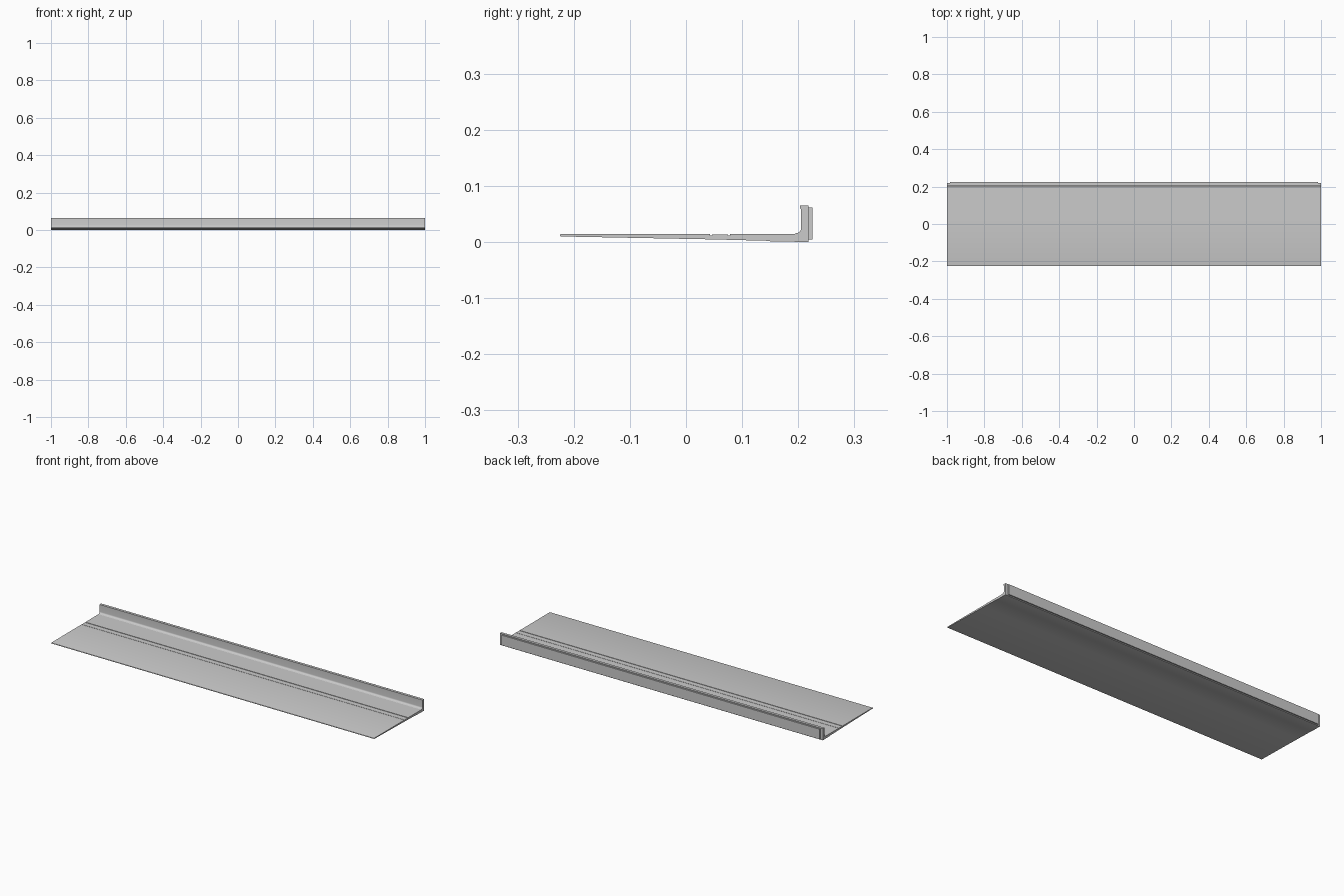
import bpy, bmesh, math

if "Cube" in bpy.data.objects:
    bpy.data.objects.remove(bpy.data.objects["Cube"])


def extrude_profile(name, points, half_length):
    """Extrude a closed (y, z) outline along x, centred on x = 0."""
    bm = bmesh.new()
    face = bm.faces.new([bm.verts.new((-half_length, y, z)) for y, z in points])
    result = bmesh.ops.extrude_face_region(bm, geom=[face])
    moved = [v for v in result["geom"] if isinstance(v, bmesh.types.BMVert)]
    bmesh.ops.translate(bm, verts=moved, vec=(2 * half_length, 0, 0))
    bmesh.ops.recalc_face_normals(bm, faces=bm.faces)
    mesh = bpy.data.meshes.new(name)
    bm.to_mesh(mesh)
    bm.free()
    obj = bpy.data.objects.new(name, mesh)
    bpy.context.collection.objects.link(obj)
    bpy.ops.object.select_all(action='DESELECT')
    obj.select_set(True)
    bpy.context.view_layer.objects.active = obj
    bpy.ops.object.shade_smooth_by_angle(angle=math.radians(30))
    return obj


def arc(cy, cz, r, start, end, steps=6):
    angles = [math.radians(start + (end - start) * i / steps) for i in range(steps + 1)]
    return [(cy + r * math.cos(a), cz + r * math.sin(a)) for a in angles]


TOP = 0.0142

# Tapered blade with upturned flange, traced clockwise from the front tip
profile = arc(-0.2228, 0.0120, 0.0022, 270, 90)
profile += [(0.043, TOP), (0.043, 0.0112), (0.046, 0.0112), (0.046, 0.0136)]   # front groove
profile += [(0.075, 0.0136), (0.075, 0.0112), (0.078, 0.0112), (0.078, TOP)]   # rear groove
profile += [(0.194, TOP), (0.196, 0.0155)]                                   # heel bead
profile += arc(0.196, 0.0245, 0.009, -80, 0)                                 # inner fillet
profile += [(0.205, 0.0590), (0.203, 0.0595), (0.203, 0.0650)]               # top lip
profile += [(0.218, 0.0650), (0.218, 0.0), (0.150, 0.0010), (0.148, 0.0020), (0.050, 0.0045)]
extrude_profile("tapered_blade", profile, 1.0)

# Slightly shorter backing strip fixed to the rear of the flange
strip = [(0.217, 0.0045), (0.2252, 0.0045), (0.2252, 0.0610), (0.217, 0.0610)]
extrude_profile("backing_strip", strip, 0.985)
